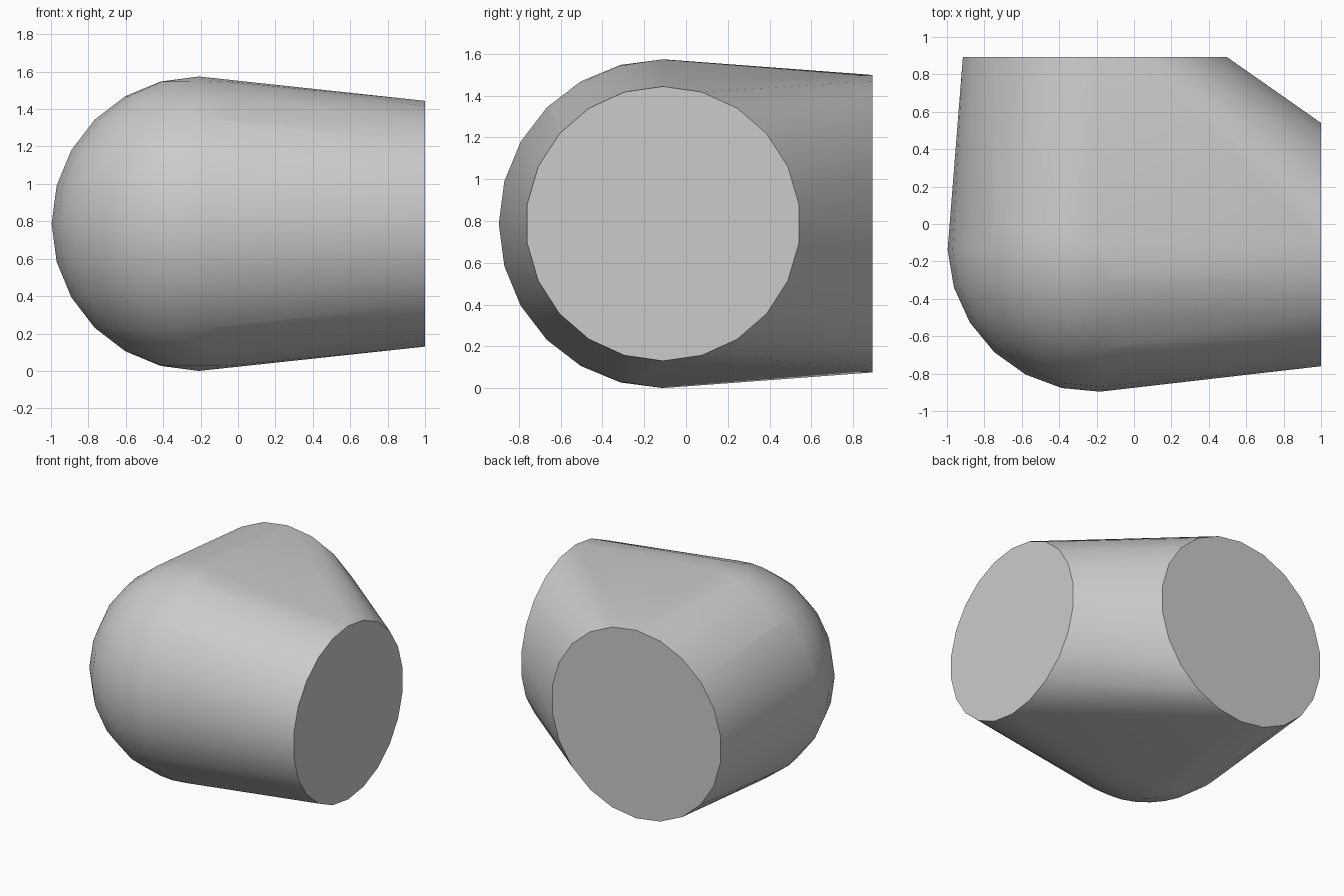
import bpy, bmesh
from math import radians
from mathutils import Matrix, Vector

cube = bpy.data.objects.get("Cube")
if cube:
    bpy.data.objects.remove(cube, do_unlink=True)

CENTRE = Vector((-0.21, -0.11, 0.787))

grey = bpy.data.materials.new("plain_grey")
grey.use_nodes = True
colour = (0.6, 0.6, 0.6, 1)
grey.diffuse_color = colour
grey.node_tree.nodes["Principled BSDF"].inputs["Base Color"].default_value = colour

bm = bmesh.new()

# Rounded corner of the elbow
bmesh.ops.create_uvsphere(
    bm, u_segments=24, v_segments=12, radius=0.787,
    matrix=Matrix.Translation(CENTRE) @ Matrix.Rotation(radians(2), 4, "Z"))


def open_end(position, radius, turn):
    """Flat upright disc with a vertex at its top."""
    stand = Matrix.Rotation(radians(90), 4, "X")
    bmesh.ops.create_circle(
        bm, cap_ends=False, segments=22, radius=radius,
        matrix=Matrix.Translation(position) @ Matrix.Rotation(radians(turn), 4, "Z") @ stand)


# Left end and larger back end
open_end(Vector((1, CENTRE.y, CENTRE.z)), 0.657, 90)
open_end(Vector((CENTRE.x, 0.894, CENTRE.z)), 0.712, 0)

# Taut skin around the sphere and both ends
bmesh.ops.delete(bm, geom=bm.edges[:] + bm.faces[:], context="EDGES_FACES")
skin = bmesh.ops.convex_hull(bm, input=bm.verts[:])
inner = {g for g in skin["geom_interior"] + skin["geom_unused"]
         if isinstance(g, bmesh.types.BMVert)}
bmesh.ops.delete(bm, geom=list(inner), context="VERTS")
bmesh.ops.dissolve_limit(bm, angle_limit=radians(0.5),
                         verts=bm.verts[:], edges=bm.edges[:])
bmesh.ops.recalc_face_normals(bm, faces=bm.faces[:])

mesh = bpy.data.meshes.new("elbow_body")
bm.to_mesh(mesh)
bm.free()
mesh.materials.append(grey)
body = bpy.data.objects.new("elbow_body", mesh)
bpy.context.collection.objects.link(body)

# Smooth skin with crisp rims
bpy.ops.object.select_all(action="DESELECT")
body.select_set(True)
bpy.context.view_layer.objects.active = body
bpy.ops.object.shade_smooth_by_angle(angle=radians(30))
